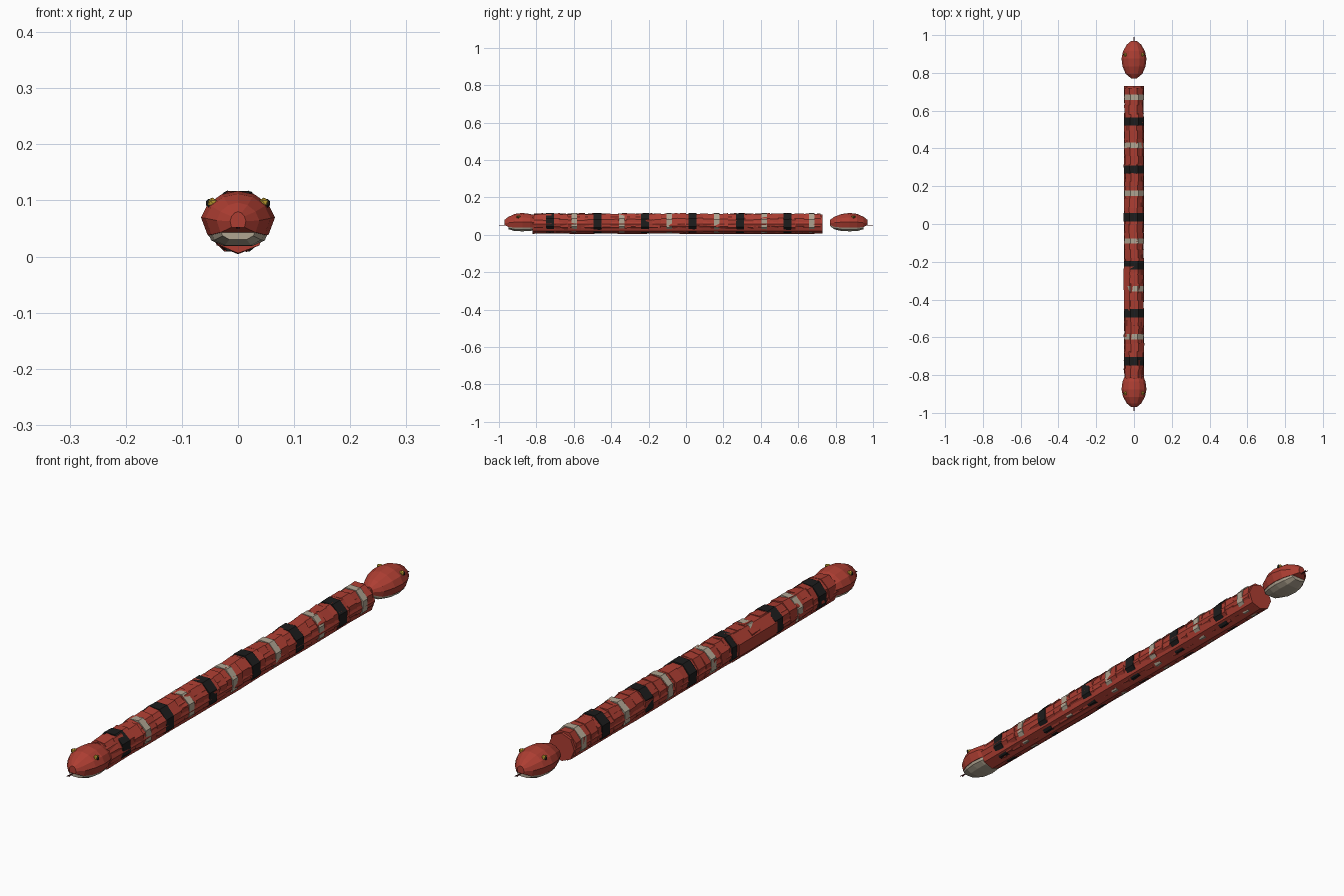
import bpy, bmesh, math, random
from mathutils import Matrix, Vector

random.seed(4)
if "Cube" in bpy.data.objects:
    bpy.data.objects.remove(bpy.data.objects["Cube"])


def material(name, rgb):
    m = bpy.data.materials.new(name)
    m.use_nodes = True
    m.diffuse_color = (*rgb, 1)
    m.node_tree.nodes["Principled BSDF"].inputs["Base Color"].default_value = (*rgb, 1)
    return m


RED = material("scale red", (0.42, 0.048, 0.032))
BLACK = material("band black", (0.012, 0.012, 0.012))
CREAM = material("belly cream", (0.44, 0.38, 0.29))
YELLOW = material("eye yellow", (0.52, 0.34, 0.03))
TONGUE = material("tongue dark red", (0.10, 0.012, 0.015))


def finish(bm, name, *mats):
    bmesh.ops.recalc_face_normals(bm, faces=bm.faces)
    mesh = bpy.data.meshes.new(name)
    bm.to_mesh(mesh)
    bm.free()
    for m in mats:
        mesh.materials.append(m)
    obj = bpy.data.objects.new(name, mesh)
    bpy.context.collection.objects.link(obj)
    return obj


def loft(bm, rings):
    """Skin a list of closed point rings and cap both ends."""
    rows = [[bm.verts.new(p) for p in ring] for ring in rings]
    n = len(rows[0])
    for a, b in zip(rows, rows[1:]):
        for i in range(n):
            j = (i + 1) % n
            bm.faces.new((a[i], a[j], b[j], b[i]))
    bm.faces.new(rows[0])
    bm.faces.new(rows[-1])


def octagon(y, radius, z, turn=0.0, x=0.0, jitter=0.0):
    ring = []
    for i in range(8):
        a = turn + (i + 0.5) * math.pi / 4
        r = radius + random.uniform(-jitter, jitter)
        ring.append((x + r * math.cos(a), y, z + r * math.sin(a)))
    return ring


# Inner body tube, lying slightly lower so that it covers the bands underneath
bm = bmesh.new()
count = 12
loft(bm, [octagon(-0.82 + 1.55 * i / count, 0.0525, 0.058, math.pi / 8, 0, 0.0015)
          for i in range(count + 1)])
finish(bm, "body_core", RED)

# Overlapping red body links
bm = bmesh.new()
links = 34
step = 1.53 / links
for i in range(links):
    y = -0.81 + i * step
    turn, x = random.uniform(-0.12, 0.12), random.uniform(-0.0015, 0.0015)
    loft(bm, [octagon(y - 0.004, 0.052, 0.063, turn, x, 0.0025),
              octagon(y + step, 0.0545, 0.063, turn, x, 0.0025)])
finish(bm, "body_links", RED)

# Raised smooth stretch of body near the front
bm = bmesh.new()
loft(bm, [octagon(-0.46, 0.055, 0.061, 0, -0.003), octagon(-0.235, 0.056, 0.061, 0, -0.003)])
finish(bm, "body_smooth_link", RED)

# Black and cream bands, evenly repeated along the body
for name, mat, first, width, radius in (("black_band", BLACK, -0.727, 0.044, 0.0568),
                                        ("cream_band", CREAM, -0.598, 0.029, 0.0563)):
    for i in range(6):
        bm = bmesh.new()
        y = first + i * 0.254
        turn = random.uniform(-0.06, 0.06)
        loft(bm, [octagon(y - width / 2, radius, 0.063, turn, 0, 0.001),
                  octagon(y + width / 2, radius, 0.063, turn, 0, 0.001)])
        finish(bm, f"{name}_{i + 1}", mat)

# Head sections: distance along y, half width, top z, bottom z of the upper jaw
SECTIONS = [(0.770, 0.014, 0.080, 0.052), (0.795, 0.044, 0.098, 0.043),
            (0.835, 0.061, 0.112, 0.039), (0.875, 0.066, 0.117, 0.038),
            (0.915, 0.058, 0.112, 0.039), (0.950, 0.038, 0.096, 0.043),
            (0.970, 0.014, 0.080, 0.052)]


def head_ring(y, w, top, low):
    h = top - low
    half = [(0.45, 0.92), (0.82, 0.70), (1.0, 0.40), (0.82, 0.0)]
    right = [(w * u, y, low + h * v) for u, v in half]
    left = [(-p[0], y, p[2]) for p in reversed(right)]
    return [(0, y, top)] + right + left


def jaw_ring(y, w, top, low):
    depth = 0.019 * min(1, w / 0.058)
    return [(s * w, y, z) for s, z in ((0.80, low + 0.002), (0.72, low - depth * 0.5),
            (0.40, low - depth), (-0.40, low - depth), (-0.72, low - depth * 0.5),
            (-0.80, low + 0.002))]


def place(obj, end):
    """Heads are shaped facing +y; the front one is turned round."""
    if end == "front":
        obj.data.transform(Matrix.Rotation(math.pi, 4, "Z"))


def ball(bm, centre, scale, mat_index=0):
    m = Matrix.Translation(centre) @ Matrix.Diagonal((*scale, 1))
    verts = bmesh.ops.create_icosphere(bm, subdivisions=1, radius=1, matrix=m)["verts"]
    for f in {f for v in verts for f in v.link_faces}:
        f.material_index = mat_index


for end in ("front", "back"):
    # Skull and upper jaw
    bm = bmesh.new()
    loft(bm, [head_ring(*s) for s in SECTIONS])
    place(finish(bm, f"{end}_head", RED), end)

    # Pale lower jaw
    bm = bmesh.new()
    loft(bm, [jaw_ring(*s) for s in SECTIONS[:-1]])
    place(finish(bm, f"{end}_lower_jaw", CREAM), end)

    # Eyes with dark pupils facing outwards
    bm = bmesh.new()
    for side in (1, -1):
        ball(bm, Vector((side * 0.046, 0.896, 0.096)), (0.010, 0.012, 0.009))
        ball(bm, Vector((side * 0.052, 0.898, 0.095)), (0.006, 0.004, 0.008), 1)
    place(finish(bm, f"{end}_eyes", YELLOW, BLACK), end)

    # Thin forked tongue
    bm = bmesh.new()
    strip = [(-0.002, 0.93), (0.002, 0.93), (0.002, 0.98), (0.004, 1.0),
             (0, 0.985), (-0.004, 1.0), (-0.002, 0.98)]
    loft(bm, [[(x, y, z) for x, y in strip] for z in (0.050, 0.053)])
    place(finish(bm, f"{end}_tongue", TONGUE), end)
